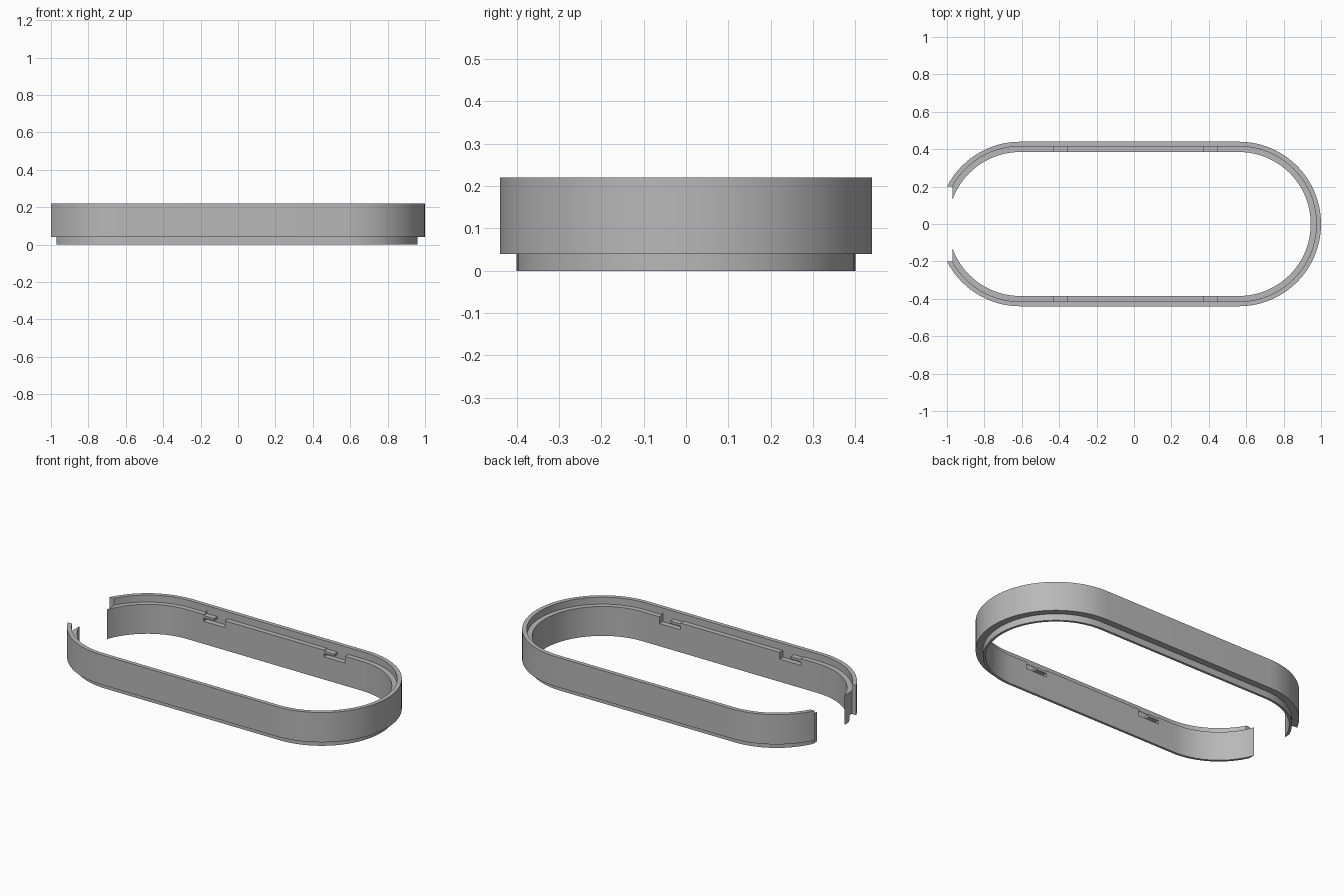
import bpy, bmesh, math
from mathutils import Vector

if "Cube" in bpy.data.objects:
    bpy.data.objects.remove(bpy.data.objects["Cube"])

GREY = bpy.data.materials.new("plain grey")
GREY.use_nodes = True
GREY.diffuse_color = (0.48, 0.48, 0.48, 1)
GREY.node_tree.nodes["Principled BSDF"].inputs["Base Color"].default_value = (0.48, 0.48, 0.48, 1)

RIGHT_CENTRE, LEFT_CENTRE = 0.56, -0.608
SEGMENTS = 48

# Cross-section as (radius, height): stepped foot, outer wall, inner ledge
PROFILE = [(0.385, 0), (0.40, 0), (0.40, 0.04), (0.44, 0.04),
           (0.44, 0.22), (0.415, 0.22), (0.415, 0.178), (0.385, 0.178)]


def make_object(name, bm):
    bmesh.ops.recalc_face_normals(bm, faces=bm.faces)
    mesh = bpy.data.meshes.new(name)
    bm.to_mesh(mesh)
    bm.free()
    mesh.materials.append(GREY)
    obj = bpy.data.objects.new(name, mesh)
    bpy.context.collection.objects.link(obj)
    return obj


def stadium_ring(name):
    """Sweep the cross-section round two half circles joined by straights."""
    bm = bmesh.new()
    loops = []
    for centre, start in ((RIGHT_CENTRE, -math.pi / 2), (LEFT_CENTRE, math.pi / 2)):
        for i in range(SEGMENTS + 1):
            a = start + math.pi * i / SEGMENTS
            loops.append([bm.verts.new((centre + r * math.cos(a), r * math.sin(a), z))
                          for r, z in PROFILE])
    for i, loop in enumerate(loops):
        after = loops[(i + 1) % len(loops)]
        for j in range(len(PROFILE)):
            k = (j + 1) % len(PROFILE)
            bm.faces.new((loop[j], after[j], after[k], loop[k]))
    return make_object(name, bm)


def cut_box(target, low, high):
    """Subtract an axis-aligned box given by two corners."""
    low, high = Vector(low), Vector(high)
    bm = bmesh.new()
    bmesh.ops.create_cube(bm, size=1)
    for v in bm.verts:
        v.co = (low + high) / 2 + v.co * (high - low)
    cutter = make_object("cutter", bm)
    cutter.hide_render = True
    mod = target.modifiers.new("cut", 'BOOLEAN')
    mod.operation, mod.solver, mod.object = 'DIFFERENCE', 'EXACT', cutter
    bpy.ops.object.modifier_apply(modifier=mod.name)
    bpy.data.objects.remove(cutter)


ring = stadium_ring("stepped_ring")
bpy.context.view_layer.objects.active = ring
ring.select_set(True)

# Opening in the rounded end
cut_box(ring, (-1.2, -0.2, -0.1), (-0.97, 0.2, 0.3))

# Locking notches: shallow seat, open half, and slot under the overhang
for x0 in (-0.5, 0.305):
    x1, mid = x0 + 0.142, x0 + 0.07
    for side in (-1, 1):
        near, far = sorted((side * 0.37, side * 0.417))
        cut_box(ring, (x0, near, 0.172), (x1, far, 0.19))
        cut_box(ring, (mid, near, 0.137), (x1, far, 0.19))
        cut_box(ring, (x0, near, 0.137), (mid + 0.01, far, 0.158))

bpy.ops.object.shade_smooth_by_angle(angle=math.radians(30))
